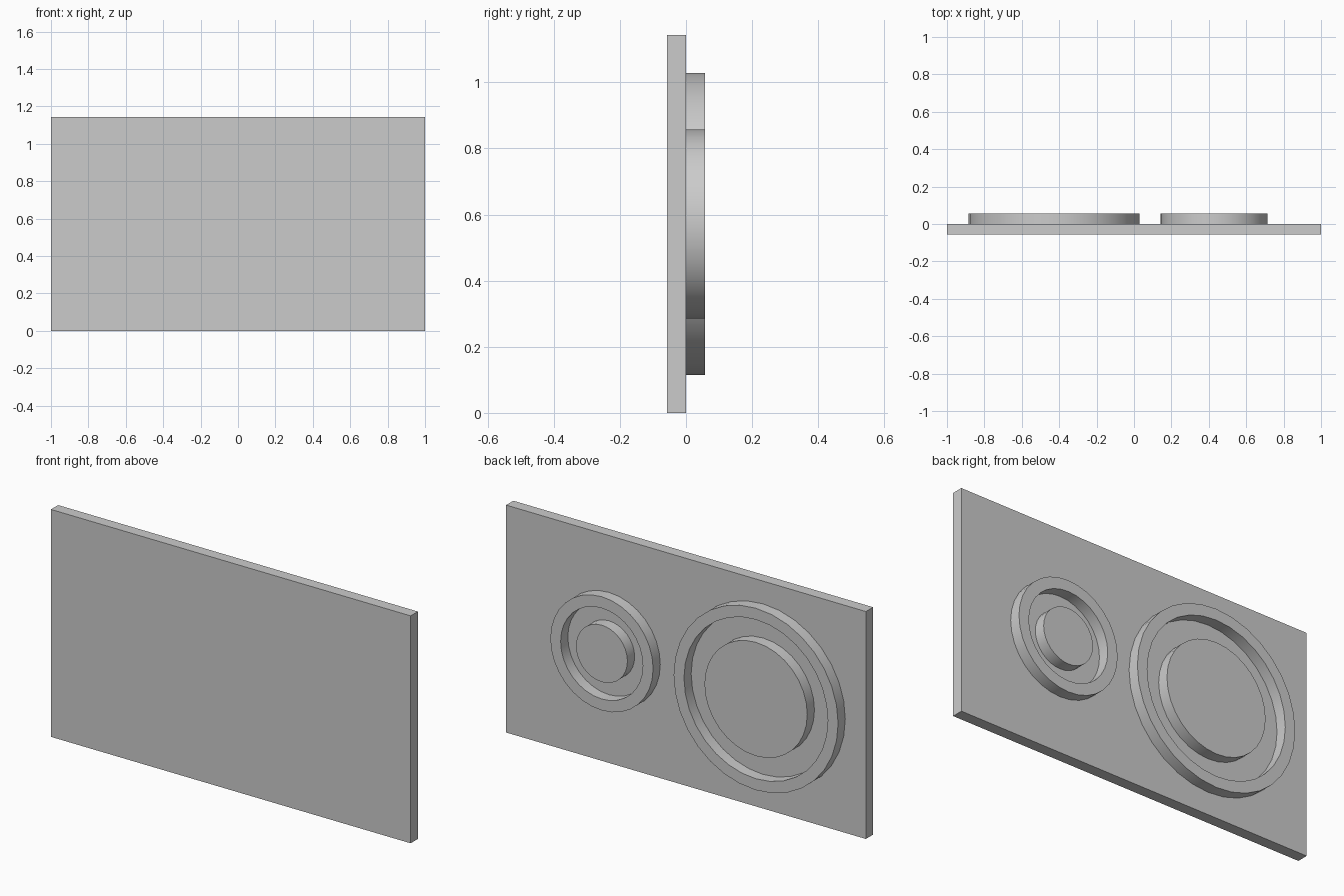
import bpy
import bmesh
import math

old = bpy.data.objects.get("Cube")
if old:
    bpy.data.objects.remove(old, do_unlink=True)

U = 2 / 35            # base unit: plate thickness and relief height
SEGMENTS = 32
MID_Z = 10 * U

# Single grey material
grey = bpy.data.materials.new("plain_grey")
grey.use_nodes = True
colour = (0.6, 0.6, 0.6, 1)
grey.diffuse_color = colour
grey.node_tree.nodes["Principled BSDF"].inputs["Base Color"].default_value = colour


def finish(name, bm, smooth=True):
    bmesh.ops.recalc_face_normals(bm, faces=bm.faces)
    mesh = bpy.data.meshes.new(name)
    bm.to_mesh(mesh)
    bm.free()
    mesh.materials.append(grey)
    obj = bpy.data.objects.new(name, mesh)
    bpy.context.collection.objects.link(obj)
    if smooth:
        bpy.ops.object.select_all(action="DESELECT")
        obj.select_set(True)
        bpy.context.view_layer.objects.active = obj
        bpy.ops.object.shade_smooth_by_angle(angle=math.radians(30))
    return obj


def circle(bm, x, y, radius):
    steps = [2 * math.pi * i / SEGMENTS for i in range(SEGMENTS)]
    return [bm.verts.new((x + radius * math.cos(a), y, MID_Z + radius * math.sin(a)))
            for a in steps]


def bridge(bm, a, b):
    for i in range(SEGMENTS):
        j = (i + 1) % SEGMENTS
        bm.faces.new((a[i], a[j], b[j], b[i]))


def ring(name, x, outer, inner):
    bm = bmesh.new()
    loops = [circle(bm, x, y, r)
             for y, r in ((0, outer), (U, outer), (U, inner), (0, inner))]
    for i in range(4):
        bridge(bm, loops[i], loops[(i + 1) % 4])
    finish(name, bm)


def disc(name, x, radius):
    bm = bmesh.new()
    back, front = circle(bm, x, 0, radius), circle(bm, x, U, radius)
    bridge(bm, back, front)
    bm.faces.new(back)
    bm.faces.new(front)
    finish(name, bm)


# Backing plate
bm = bmesh.new()
bmesh.ops.create_cube(bm, size=1)
bmesh.ops.scale(bm, vec=(2, U, 2 * MID_Z), verts=bm.verts)
bmesh.ops.translate(bm, vec=(0, -U / 2, MID_Z), verts=bm.verts)
finish("backing_plate", bm, smooth=False)

# Raised ring and central disc, large and small
for size, x, outer, inner, centre in (("large", -7.5, 8, 7, 5),
                                      ("small", 7.5, 5, 4, 2.5)):
    ring(size + "_ring", x * U, outer * U, inner * U)
    disc(size + "_disc", x * U, centre * U)
